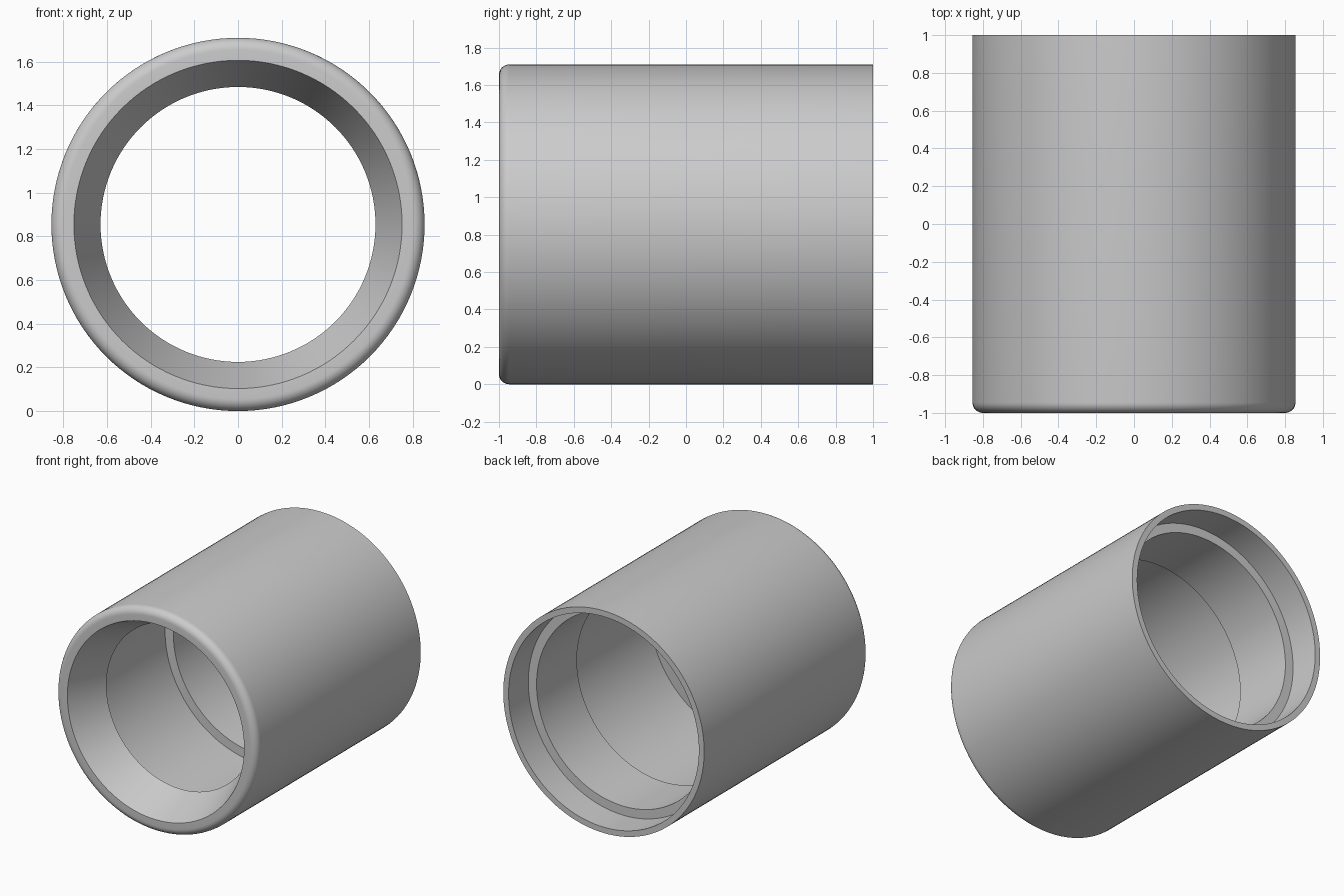
import bpy, bmesh, math
from mathutils import Matrix, Vector

cube = bpy.data.objects.get("Cube")
if cube:
    bpy.data.objects.remove(cube, do_unlink=True)

R = 0.855          # outer radius
BORE = 0.81        # cavity and rear socket radius
FLANGE = 0.74      # inner radius of the raised band
FILLET = 0.055     # rounded front edge
STEPS = 8
SEGMENTS = 128

# Plain grey material
grey = bpy.data.materials.new("plain_grey")
grey.use_nodes = True
colour = (0.6, 0.6, 0.6, 1)
grey.diffuse_color = colour
grey.node_tree.nodes["Principled BSDF"].inputs["Base Color"].default_value = colour

# Closed wall section as (radius, y): inside from the front mouth to the back
profile = [
    (0.752, -1), (0.63, -0.70),         # tapered mouth
    (BORE, -0.71), (BORE, 0.27),        # front cavity
    (FLANGE, 0.27), (FLANGE, 0.76),     # raised band
    (BORE, 0.76), (BORE, 1),            # rear socket
    (R, 1),                             # back rim
]
# Rounded outer front edge
for i in range(STEPS + 1):
    a = math.pi / 2 * i / STEPS
    profile.append((R - FILLET + FILLET * math.cos(a),
                    -1 + FILLET - FILLET * math.sin(a)))

# Revolve the section around the y axis
bm = bmesh.new()
verts = [bm.verts.new((r, y, 0)) for r, y in profile]
edges = [bm.edges.new((v, verts[(i + 1) % len(verts)])) for i, v in enumerate(verts)]
bmesh.ops.spin(bm, geom=verts + edges, cent=(0, 0, 0), axis=(0, 1, 0),
               angle=math.tau, steps=SEGMENTS, use_merge=True)
bmesh.ops.remove_doubles(bm, verts=bm.verts, dist=0.0001)
bmesh.ops.transform(bm, matrix=Matrix.Translation(Vector((0, 0, R))), verts=bm.verts)
bmesh.ops.recalc_face_normals(bm, faces=bm.faces)

mesh = bpy.data.meshes.new("sleeve")
bm.to_mesh(mesh)
bm.free()
mesh.materials.append(grey)
sleeve = bpy.data.objects.new("sleeve", mesh)
bpy.context.collection.objects.link(sleeve)

# Smooth walls with crisp steps
bpy.ops.object.select_all(action='DESELECT')
sleeve.select_set(True)
bpy.context.view_layer.objects.active = sleeve
bpy.ops.object.shade_smooth_by_angle(angle=math.radians(30))
